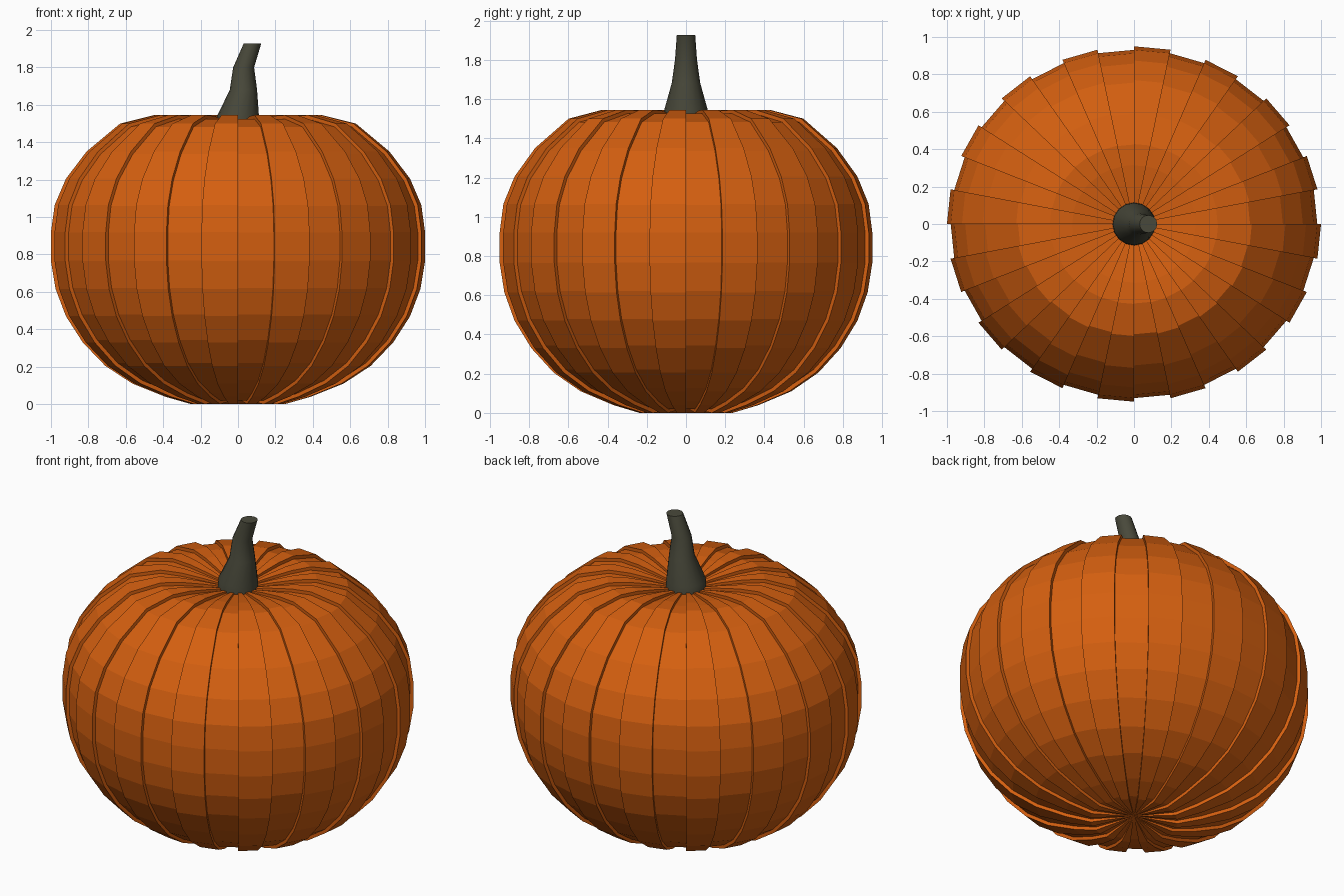
import bpy, bmesh, math

if "Cube" in bpy.data.objects:
    bpy.data.objects.remove(bpy.data.objects["Cube"])

SEGS = 32      # sixteen raised ribs alternating with sixteen sunken strips
DEPTH = 0.02   # rib height
Y_SCALE = 0.95


def material(name, rgb):
    m = bpy.data.materials.new(name)
    m.diffuse_color = (*rgb, 1)
    m.use_nodes = True
    m.node_tree.nodes["Principled BSDF"].inputs["Base Color"].default_value = m.diffuse_color
    return m


def finish(bm, name, mat, smooth=False):
    bmesh.ops.recalc_face_normals(bm, faces=bm.faces)
    mesh = bpy.data.meshes.new(name)
    bm.to_mesh(mesh)
    bm.free()
    mesh.materials.append(mat)
    obj = bpy.data.objects.new(name, mesh)
    bpy.context.collection.objects.link(obj)
    if smooth:
        bpy.context.view_layer.objects.active = obj
        obj.select_set(True)
        bpy.ops.object.shade_smooth_by_angle(angle=math.radians(40))
        obj.select_set(False)


orange = material("pumpkin orange", (0.66, 0.115, 0.005))
green = material("stem grey green", (0.066, 0.066, 0.043))

# Pumpkin body: outer profile (radius, height) from bottom pole to top pole
profile = [(0, 0.03), (0.12, 0.015), (0.25, 0.0), (0.39, 0.04), (0.565, 0.11),
           (0.71, 0.205), (0.83, 0.33), (0.92, 0.47), (0.975, 0.615), (1.0, 0.765),
           (1.0, 0.92), (0.98, 1.065), (0.92, 1.205), (0.81, 1.35), (0.63, 1.50),
           (0.45, 1.545), (0.33, 1.54), (0.20, 1.52), (0.10, 1.50), (0, 1.495)]

# Sunken profile: offset inward along the profile normal
sunken = []
for (r0, z0), (r, z), (r1, z1) in zip(profile, profile[1:], profile[2:]):
    dr, dz = r1 - r0, z1 - z0
    length = math.hypot(dr, dz)
    d = DEPTH * min(1, r / 0.25)
    sunken.append((r - d * dz / length, z + d * dr / length))

bm = bmesh.new()
bottom = bm.verts.new((0, 0, profile[0][1]))
top = bm.verts.new((0, 0, profile[-1][1]))


def column(points, k):
    a = 2 * math.pi * k / SEGS
    ring = [bm.verts.new((r * math.cos(a), r * math.sin(a) * Y_SCALE, z)) for r, z in points]
    return [bottom] + ring + [top]


def strip(a, b):
    for i in range(len(a) - 1):
        loop = list(dict.fromkeys((a[i], b[i], b[i + 1], a[i + 1])))
        bm.faces.new(loop)


high = [column(profile[1:-1], k) for k in range(SEGS)]
low = [column(sunken, k) for k in range(SEGS)]
for k in range(SEGS):
    side = high if k % 2 else low
    strip(side[k], side[(k + 1) % SEGS])   # rib or valley face
    if k % 2:                              # rib side walls
        strip(low[k], high[k])
    else:
        strip(high[k], low[k])
finish(bm, "pumpkin_body", orange)

# Bent stem: rings of (centre x, height, radius)
bm = bmesh.new()
rings = []
for cx, z, r in [(0, 1.485, 0.115), (0.0, 1.54, 0.112), (0.029, 1.68, 0.073),
                 (0.03, 1.80, 0.056), (0.077, 1.927, 0.047)]:
    rings.append([bm.verts.new((cx + r * math.cos(2 * math.pi * i / 16),
                                r * math.sin(2 * math.pi * i / 16), z)) for i in range(16)])
for a, b in zip(rings, rings[1:]):
    for i in range(16):
        j = (i + 1) % 16
        bm.faces.new((a[i], a[j], b[j], b[i]))
bm.faces.new(rings[0][::-1])
bm.faces.new(rings[-1])
finish(bm, "stem", green, smooth=True)
